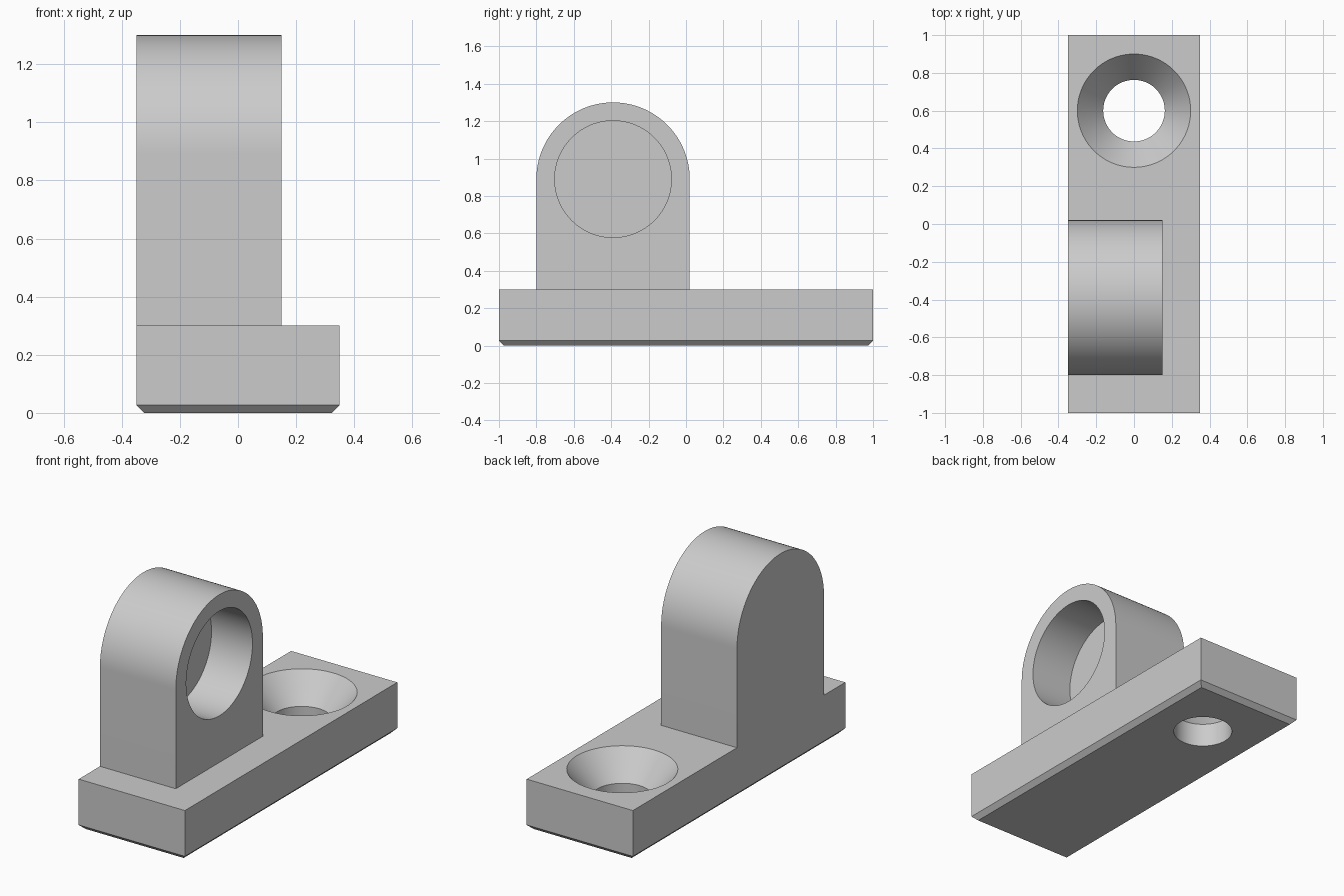
import bpy, bmesh
from math import pi, sin, cos, radians
from mathutils import Matrix, Vector

if "Cube" in bpy.data.objects:
    bpy.data.objects.remove(bpy.data.objects["Cube"], do_unlink=True)

grey = bpy.data.materials.new("plain_grey")
grey.use_nodes = True
grey.diffuse_color = (0.6, 0.6, 0.6, 1)
grey.node_tree.nodes["Principled BSDF"].inputs["Base Color"].default_value = (0.6, 0.6, 0.6, 1)


def make_object(name, bm):
    bmesh.ops.recalc_face_normals(bm, faces=bm.faces)
    mesh = bpy.data.meshes.new(name)
    bm.to_mesh(mesh)
    bm.free()
    mesh.materials.append(grey)
    obj = bpy.data.objects.new(name, mesh)
    bpy.context.collection.objects.link(obj)
    return obj


def turned_cutter(name, profile, matrix, sides=96):
    """Solid of revolution about z from (radius, height) pairs, then placed."""
    bm = bmesh.new()
    rings = [[bm.verts.new((r * cos(2 * pi * i / sides), r * sin(2 * pi * i / sides), z))
              for i in range(sides)] for r, z in profile]
    for low, high in zip(rings, rings[1:]):
        for i in range(sides):
            j = (i + 1) % sides
            bm.faces.new((low[i], low[j], high[j], high[i]))
    bm.faces.new(rings[0])
    bm.faces.new(rings[-1])
    bm.transform(matrix)
    obj = make_object(name, bm)
    obj.hide_render = True
    return obj


def cut_and_shade(obj, cutter):
    mod = obj.modifiers.new("hole", 'BOOLEAN')
    mod.operation = 'DIFFERENCE'
    mod.solver = 'EXACT'
    mod.object = cutter
    bpy.ops.object.select_all(action='DESELECT')
    obj.select_set(True)
    bpy.context.view_layer.objects.active = obj
    bpy.ops.object.modifier_apply(modifier=mod.name)
    bpy.data.objects.remove(cutter, do_unlink=True)
    bpy.ops.object.shade_smooth_by_angle(angle=radians(30))


# Base plate with a chamfered underside
width, length, thick, chamfer = 0.70, 2.0, 0.30, 0.027
bm = bmesh.new()
bmesh.ops.create_cube(bm, size=1, matrix=Matrix.Translation((0, 0, thick / 2))
                      @ Matrix.Diagonal((width, length, thick, 1)))
bottom = [e for e in bm.edges if all(v.co.z < 0.01 for v in e.verts)]
bmesh.ops.bevel(bm, geom=bottom, offset=chamfer, segments=1, affect='EDGES')
base = make_object("base_plate", bm)

# Countersunk screw hole; the cone carries on above the surface for a clean cut
bore, mouth, cone_depth = 0.163, 0.30, 0.16
screw_hole = turned_cutter(
    "screw_hole_cutter",
    [(bore, -0.1), (bore, thick - cone_depth),
     (mouth + (mouth - bore) / 2, thick + cone_depth / 2)],
    Matrix.Translation((0, 0.6, 0)))
cut_and_shade(base, screw_hole)

# Upright lug: round-topped profile extruded along x, flush with the plate's right side
centre_y, centre_z, radius = -0.39, 0.89, 0.41
left_x, right_x, steps = 0.15, -0.35, 64
outline = [(centre_y + radius, thick)]
outline += [(centre_y + radius * cos(pi * i / steps), centre_z + radius * sin(pi * i / steps))
            for i in range(steps + 1)]
outline += [(centre_y - radius, thick)]
bm = bmesh.new()
face = bm.faces.new([bm.verts.new((right_x, y, z)) for y, z in outline])
moved = bmesh.ops.extrude_face_region(bm, geom=[face])["geom"]
bmesh.ops.translate(bm, vec=Vector((left_x - right_x, 0, 0)),
                    verts=[g for g in moved if isinstance(g, bmesh.types.BMVert)])
# Extruding keeps the first face, so the solid stays closed
if not any(all(v.co.x < right_x + 0.001 for v in f.verts) for f in bm.faces):
    bm.faces.new([v for v in bm.verts if v.co.x < right_x + 0.001])
lug = make_object("upright_lug", bm)

# Blind socket in the lug's left face
socket_radius, socket_depth = 0.312, 0.27
socket = turned_cutter(
    "socket_cutter",
    [(socket_radius, -socket_depth), (socket_radius, 0.1)],
    Matrix.Translation((left_x, centre_y, centre_z)) @ Matrix.Rotation(pi / 2, 4, 'Y'))
cut_and_shade(lug, socket)
